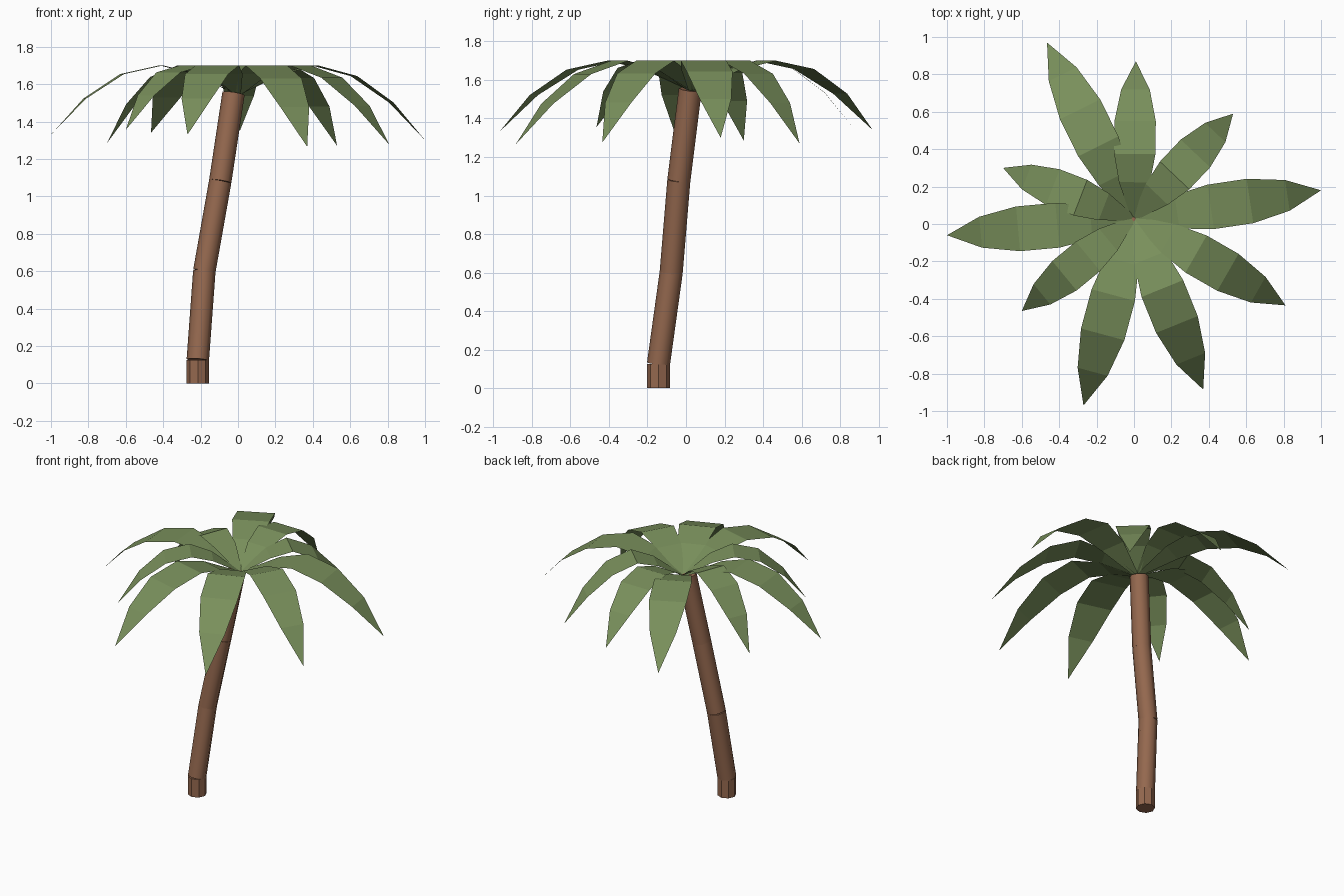
import bpy, bmesh, math
from mathutils import Vector

if "Cube" in bpy.data.objects:
    bpy.data.objects.remove(bpy.data.objects["Cube"])


def material(name, rgb):
    m = bpy.data.materials.new(name)
    m.diffuse_color = (*rgb, 1)
    m.use_nodes = True
    m.node_tree.nodes["Principled BSDF"].inputs["Base Color"].default_value = m.diffuse_color
    return m


BARK = material("bark brown", (0.30, 0.14, 0.078))
LEAF = material("leaf green", (0.19, 0.275, 0.105))


def finish(bm, name, mat):
    mesh = bpy.data.meshes.new(name)
    bm.to_mesh(mesh)
    bm.free()
    mesh.materials.append(mat)
    obj = bpy.data.objects.new(name, mesh)
    bpy.context.collection.objects.link(obj)
    return obj


# Trunk: leaning eight-sided logs stacked along a bent path
path = [Vector(p) for p in ((-0.215, -0.143, 0), (-0.215, -0.143, 0.125),
                            (-0.18, -0.077, 0.60), (-0.095, -0.037, 1.08),
                            (-0.024, 0.022, 1.55))]
for i, (a, b) in enumerate(zip(path, path[1:])):
    d = b - a
    bm = bmesh.new()
    bmesh.ops.create_cone(bm, cap_ends=True, segments=8, radius1=0.06,
                          radius2=0.06, depth=d.length)
    rot = Vector((0, 0, 1)).rotation_difference(d).to_matrix()
    for v in bm.verts:
        v.co = rot @ v.co + (a + b) / 2
    if i:  # the leaning logs are rounded, the foot is faceted
        for f in bm.faces:
            f.smooth = len(f.verts) == 4
        for e in bm.edges:
            e.smooth = all(f.smooth for f in e.link_faces)
    finish(bm, "trunk_foot" if i == 0 else f"trunk_log_{i}", BARK)

# Fronds: arched flat sheets; rows are (fraction of length, height, half width)
ROWS = [(0.0, 1.54, 0.015), (0.23, 1.655, 0.09), (0.41, 1.70, 0.12),
        (0.62, 1.65, 0.12), (0.82, 1.515, 0.083)]
CENTRE = Vector((0, 0.03))
# tip x, tip y, tip z, width factor
TIPS = [(1.0, 0.18, 1.30, 1), (0.53, 0.59, 1.27, 0.9), (0.01, 0.87, 1.35, 0.92),
        (-0.465, 0.97, 1.34, 1), (-0.70, 0.30, 1.285, 0.85),
        (-1.0, -0.06, 1.33, 1), (-0.60, -0.465, 1.355, 0.85),
        (-0.27, -0.97, 1.33, 1), (0.37, -0.885, 1.265, 1),
        (0.81, -0.435, 1.275, 0.95)]
for i, (tx, ty, tz, w) in enumerate(TIPS):
    reach = Vector((tx, ty)) - CENTRE
    side = Vector((-reach.y, reach.x)).normalized()
    bm = bmesh.new()
    last = None
    for t, z, half in ROWS:
        c = CENTRE + reach * t
        z += (tz - 1.32) * max(0, t - 0.41) / 0.59
        pair = [bm.verts.new((*(c + side * half * w * s), z)) for s in (-1, 1)]
        if last:
            bm.faces.new((last[0], pair[0], pair[1], last[1]))
        last = pair
    bm.faces.new((last[0], bm.verts.new((tx, ty, tz)), last[1]))
    finish(bm, f"frond_{i + 1}", LEAF)
